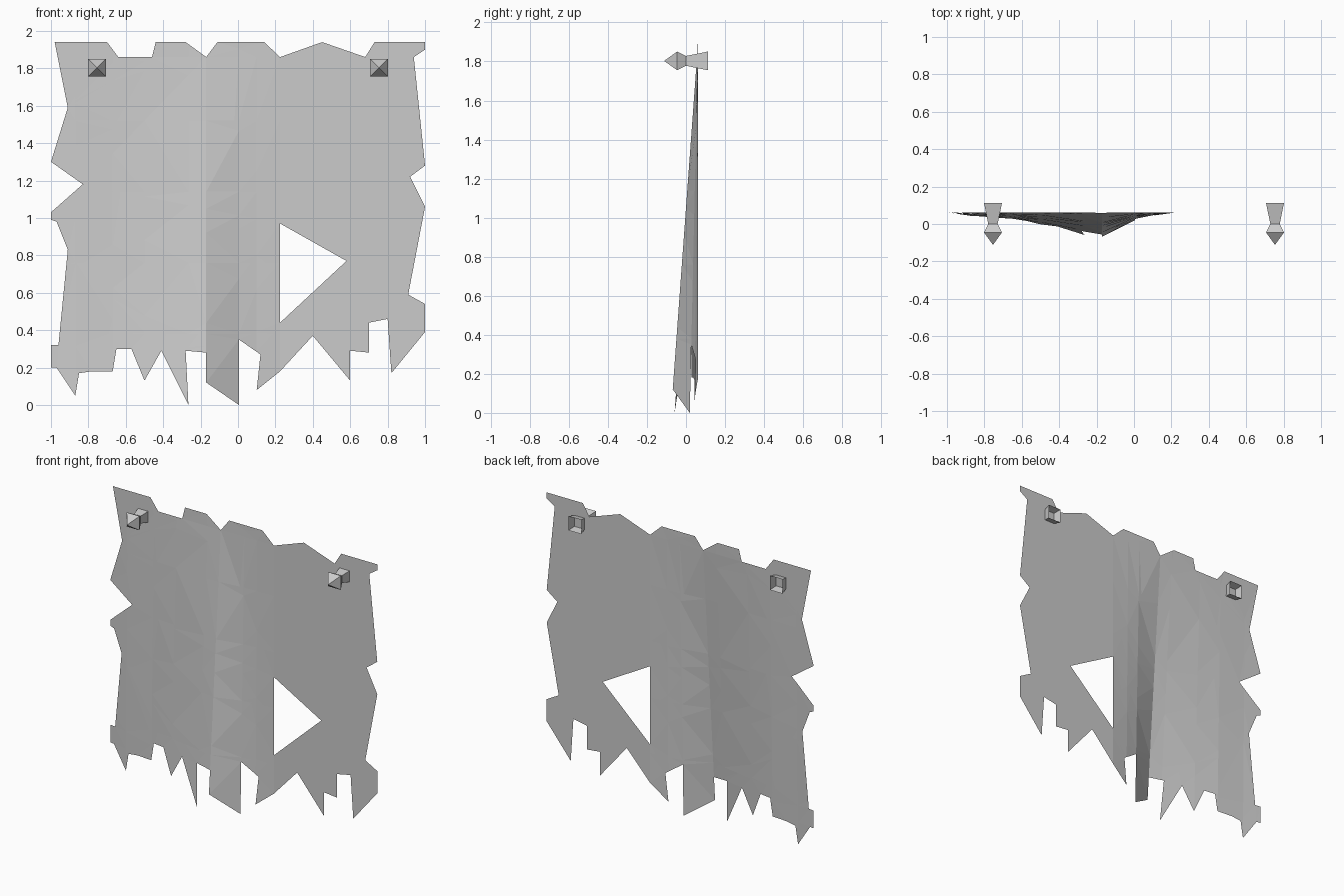
import bpy
import bmesh
from mathutils import Vector

# Remove the default cube only
default_cube = bpy.data.objects.get("Cube")
if default_cube:
    bpy.data.objects.remove(default_cube, do_unlink=True)


def make_material(name, colour):
    material = bpy.data.materials.new(name)
    material.use_nodes = True
    material.diffuse_color = colour
    material.node_tree.nodes["Principled BSDF"].inputs["Base Color"].default_value = colour
    return material


def make_object(name, bm, material):
    mesh = bpy.data.meshes.new(name)
    bm.to_mesh(mesh)
    bm.free()
    mesh.materials.append(material)
    obj = bpy.data.objects.new(name, mesh)
    bpy.context.collection.objects.link(obj)
    return obj


grey = make_material("plain grey", (0.6, 0.6, 0.6, 1))

# Torn outline of the cloth, clockwise from the upper left, as (x, z)
top_edge = [
    (-.98, 1.94), (-.7, 1.94), (-.64, 1.86), (-.46, 1.86), (-.44, 1.94),
    (-.28, 1.94), (-.17, 1.86), (-.11, 1.94), (.14, 1.94), (.225, 1.86),
    (.45, 1.94), (.68, 1.86), (.73, 1.94), (1, 1.94),
]
left_side_edge = [
    (1, 1.9), (.94, 1.86), (1, 1.28), (.92, 1.22), (1, 1.06),
    (.91, .59), (1, .54), (1, .39),
]
bottom_edge = [
    (.82, .17), (.8, .46), (.7, .44), (.7, .28), (.6, .29), (.6, .13),
    (.4, .37), (.225, .18), (.1, .08), (.12, .27), (.005, .35), (.005, 0),
    (-.17, .12), (-.17, .28), (-.28, .29), (-.265, 0), (-.41, .29),
    (-.5, .13), (-.57, .3), (-.65, .3), (-.67, .18), (-.78, .18),
    (-.85, .17), (-.87, .05), (-.97, .2),
]
right_side_edge = [
    (-1, .2), (-1, .32), (-.96, .32), (-.91, .83), (-.97, .98), (-1, .99),
    (-1, 1.03), (-.83, 1.18), (-1, 1.3), (-.91, 1.59),
]
outline = top_edge + left_side_edge + bottom_edge + right_side_edge
hole = [(.225, .97), (.58, .77), (.225, .44)]

# Folds in the cloth: x position and how far forward it hangs near the hem
folds = [(-1, 0), (-.87, .018), (-.67, .034), (-.5, .064), (-.265, .113),
         (-.17, .13), (.005, .04), (.1, .017), (.225, 0), (1.1, 0)]
BACK_Y = 0.062
FOLD_TOP = 1.9
FOLD_HEIGHT = 1.78


def fold_depth(x, z):
    """Interpolate between the folds, fading out towards the top."""
    fade = max(0, (FOLD_TOP - z) / FOLD_HEIGHT)
    for (x_start, d_start), (x_end, d_end) in zip(folds, folds[1:]):
        if x <= x_end:
            t = max(0, (x - x_start) / (x_end - x_start))
            return fade * (d_start + t * (d_end - d_start))
    return 0


def add_loop(bm, points):
    verts = [bm.verts.new((x, 0, z)) for x, z in points]
    return [bm.edges.new((a, b)) for a, b in zip(verts, verts[1:] + verts[:1])]


def slice_mesh(bm, point, normal):
    geometry = bm.verts[:] + bm.edges[:] + bm.faces[:]
    bmesh.ops.bisect_plane(bm, geom=geometry, dist=0.0001,
                           plane_co=point, plane_no=normal)


# Torn cloth: fill the outline around the hole, cut along the folds, then push forward
bm = bmesh.new()
edges = add_loop(bm, outline) + add_loop(bm, hole)
bmesh.ops.triangle_fill(bm, edges=edges, use_beauty=True, normal=Vector((0, -1, 0)))
for x, depth in folds[1:-1]:
    slice_mesh(bm, (x, 0, 0), (1, 0, 0))
for step in range(1, 5):
    slice_mesh(bm, (0, 0, step * 0.38), (0, 0, 1))
bmesh.ops.triangulate(bm, faces=bm.faces[:])
for face in bm.faces:
    face.normal_update()
    if face.normal.y > 0:
        face.normal_flip()
for vert in bm.verts:
    vert.co.y = BACK_Y - fold_depth(vert.co.x, vert.co.z)
make_object("torn_cloth", bm, grey)


# Square spike: pyramid head, narrow waist and a flared open back
def make_spike(name, x, z):
    bm = bmesh.new()
    rings = []
    for y, half in [(-.045, .048), (0, .025), (.112, .048)]:
        corners = [(-1, -1), (1, -1), (1, 1), (-1, 1)]
        rings.append([bm.verts.new((x + half * u, y, z + half * v)) for u, v in corners])
    tip = bm.verts.new((x, -.112, z))
    for i in range(4):
        j = (i + 1) % 4
        bm.faces.new((tip, rings[0][i], rings[0][j]))
        for front, back in zip(rings, rings[1:]):
            bm.faces.new((front[i], back[i], back[j], front[j]))
    bmesh.ops.recalc_face_normals(bm, faces=bm.faces[:])
    make_object(name, bm, grey)


for side, x in (("right", -.754), ("left", .754)):
    make_spike(side + "_spike", x, 1.803)
